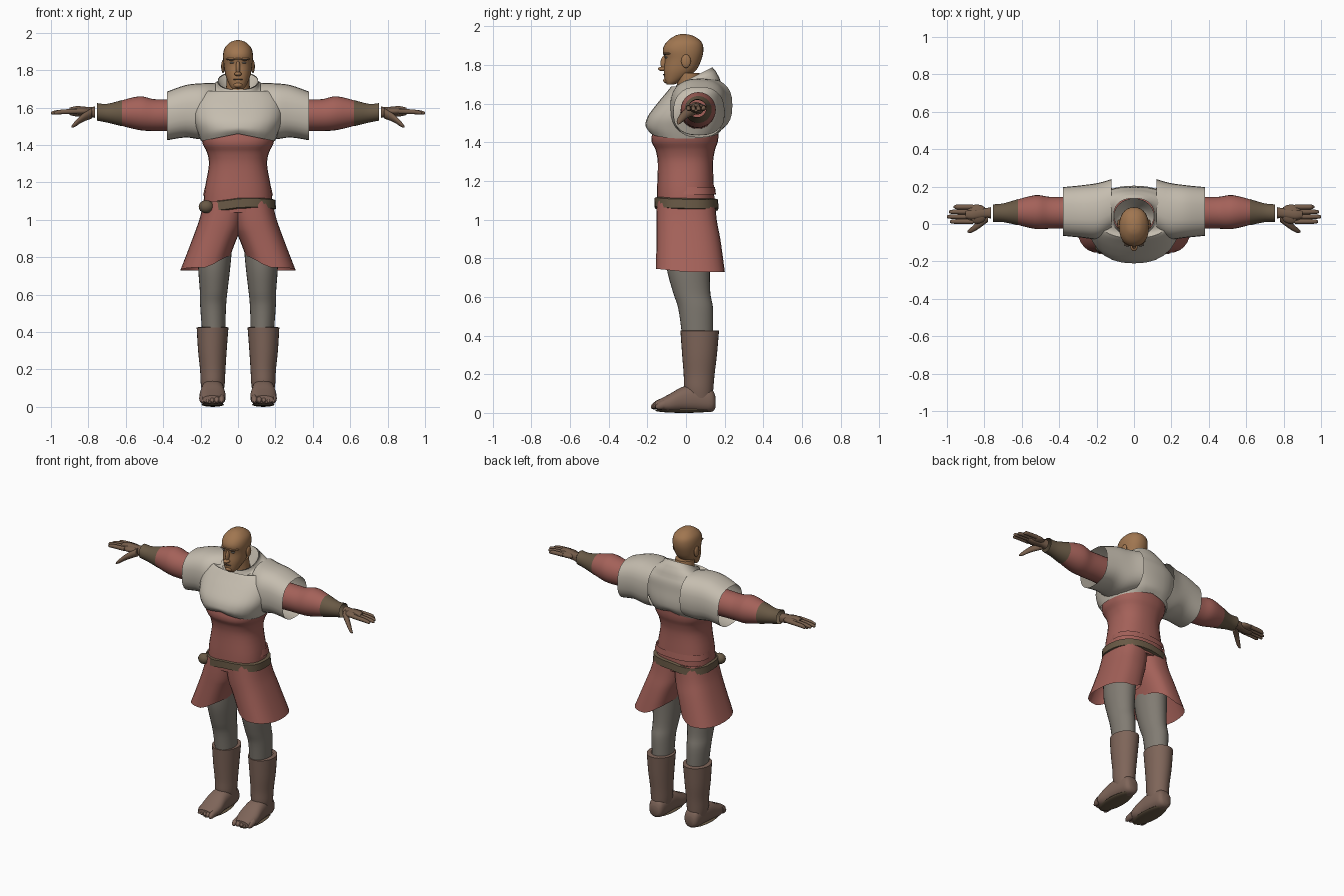
import bpy, bmesh, math
from mathutils import Matrix


def material(name, *rgb):
    mat = bpy.data.materials.new(name)
    mat.use_nodes = True
    mat.diffuse_color = (*rgb, 1)
    mat.node_tree.nodes["Principled BSDF"].inputs["Base Color"].default_value = (*rgb, 1)
    return mat


def finish(bm, name, mat, mirror):
    """Turn a bmesh into a smooth shaded object, optionally mirrored to the other side."""
    bmesh.ops.recalc_face_normals(bm, faces=bm.faces)
    mesh = bpy.data.meshes.new(name)
    bm.to_mesh(mesh)
    bm.free()
    mesh.materials.append(mat)
    part = bpy.data.objects.new(name, mesh)
    bpy.context.collection.objects.link(part)
    if mirror:
        part.modifiers.new("mirror", "MIRROR").use_mirror_merge = False
    bpy.ops.object.select_all(action="DESELECT")
    part.select_set(True)
    bpy.context.view_layer.objects.active = part
    bpy.ops.object.shade_smooth_by_angle(angle=math.radians(50))


def blob(name, mat, centre, size, mirror=False):
    """Ellipsoid for small features."""
    bm = bmesh.new()
    placement = Matrix.LocRotScale(centre, None, size)
    bmesh.ops.create_uvsphere(bm, u_segments=16, v_segments=10, radius=1, matrix=placement)
    finish(bm, name, mat, mirror)


def smooth_rows(rows, steps):
    """Catmull-Rom interpolation between neighbouring cross-sections."""
    result = []
    last = len(rows) - 1
    for i in range(last):
        window = [rows[min(max(k, 0), last)] for k in range(i - 1, i + 3)]
        for step in range(steps):
            t = step / steps
            result.append([b + t / 2 * (c - a + t * (2 * a - 5 * b + 4 * c - d + t * (3 * (b - c) + d - a)))
                           for a, b, c, d in zip(*window)])
    return result + [rows[last]]


def bend(value, power):
    return math.copysign(abs(value) ** (2 / power), value)


def loft(name, mat, rows, axis="z", power=2, caps=True, warp=None, mirror=False, sides=28, steps=4):
    """Skin over cross-sections: position on the axis, centre and radius in the other two directions."""
    bm = bmesh.new()
    rings = []
    for t, a, b, radius_a, radius_b in smooth_rows(rows, steps):
        ring = []
        for k in range(sides):
            angle = math.tau * k / sides
            u = a + radius_a * bend(math.cos(angle), power)
            v = b + radius_b * bend(math.sin(angle), power)
            point = {"x": (t, u, v), "y": (u, t, v), "z": (u, v, t)}[axis]
            ring.append(bm.verts.new(warp(*point) if warp else point))
        rings.append(ring)
    for lower, upper in zip(rings, rings[1:]):
        for k in range(sides):
            bm.faces.new((lower[k - 1], lower[k], upper[k], upper[k - 1]))
    if caps:
        bm.faces.new(rings[0])
        bm.faces.new(rings[-1])
    finish(bm, name, mat, mirror)


def body(*rows):
    """Centred cross-sections from height, half width, front and back."""
    return [(z, 0, (front + back) / 2, half, (back - front) / 2) for z, half, front, back in rows]


def limb(*rows, wide=1):
    """Side cross-sections from axis position, centre and radius."""
    return [(t, a, b, radius * wide, radius) for t, a, b, radius in rows]


cube = bpy.data.objects.get("Cube")
if cube:
    bpy.data.objects.remove(cube, do_unlink=True)

CLOTH = material("pale cloth", .56, .51, .43)
RED = material("red cloth", .37, .12, .1)
BOOT = material("boot leather", .21, .13, .1)
LEATHER = material("belt leather", .14, .1, .06)
SKIN = material("skin", .35, .18, .08)
GREY = material("grey leggings", .22, .2, .17)
GLOVE = material("glove leather", .18, .11, .07)
DARK = material("dark features", .1, .07, .05)

# Head and neck
loft("head", SKIN, body((1.7, .03, -.1, -.06), (1.72, .045, -.11, -.02), (1.77, .066, -.115, .05),
                        (1.83, .076, -.11, .08), (1.88, .08, -.12, .09), (1.92, .07, -.1, .08),
                        (1.95, .04, -.06, .04), (1.96, .01, -.03, 0)), power=2.2)
loft("neck", SKIN, body((1.6, .07, -.04, .1), (1.76, .06, -.05, .07)))
blob("nose_tip", SKIN, (0, -.12, 1.78), (.02, .025, .012))
blob("nose_bridge", SKIN, (0, -.11, 1.81), (.012, .022, .04))
blob("brow", SKIN, (0, -.08, 1.86), (.065, .04, .012))
blob("chin", SKIN, (0, -.1, 1.72), (.025, .018, .015))
blob("ear", SKIN, (.08, 0, 1.82), (.01, .025, .035), mirror=True)
blob("eye", GREY, (.03, -.1, 1.84), (.015, .01, .006), mirror=True)
blob("eyebrow", DARK, (.035, -.11, 1.856), (.02, .01, .004), mirror=True)
blob("mouth", DARK, (0, -.11, 1.75), (.025, .01, .004))

# Tunic body with a loose hem behind
loft("tunic", RED, body((1.04, .185, -.15, .15), (1.15, .18, -.15, .145), (1.29, .156, -.146, .14),
                        (1.36, .166, -.157, .15), (1.43, .194, -.178, .168), (1.6, .19, -.11, .16)), power=2.4)
loft("tunic_back_hem", RED, body((1.13, .187, -.1, .155), (1.17, .178, -.1, .15)), power=2.4, caps=False)


# Vest with its hem lifted at the centre and its collar raised behind
def vest_shape(x, y, z):
    lift = .04 * max(0, 1 - abs(x) * 5) * max(0, 1.5 - z) / .08
    slant = min(1, max(0, z - 1.69) / .04)
    return x, y, z + lift + (y - .08) * slant / 2


loft("vest", CLOTH, body((1.42, .198, -.19, .175), (1.47, .218, -.21, .197), (1.53, .24, -.2, .205),
                         (1.6, .25, -.15, .2), (1.66, .24, -.1, .195), (1.7, .185, -.07, .18),
                         (1.73, .12, -.06, .155), (1.76, .108, -.05, .137)),
     power=2.4, caps=False, warp=vest_shape)
loft("collar_inside", CLOTH, body((1.76, .108, -.05, .137), (1.69, .06, -.03, .09)),
     caps=False, warp=vest_shape)
loft("vest_sleeve", CLOTH, limb((.12, .1, 1.59, .14), (.19, .07, 1.58, .15), (.28, .067, 1.58, .14),
                                (.38, .067, 1.555, .13)),
     axis="x", power=2.5, caps=False, mirror=True)

# Arms, cuffs and hands
loft("sleeve", RED, limb((.2, .06, 1.56, .09), (.36, .06, 1.56, .085), (.45, .06, 1.56, .085),
                         (.53, .064, 1.57, .09), (.65, .063, 1.57, .06)), axis="x", mirror=True)
loft("bracer", LEATHER, limb((.62, .063, 1.57, .07), (.7, .06, 1.57, .05), (.755, .058, 1.577, .047)),
     axis="x", caps=False, mirror=True)
loft("palm", GLOVE, limb((.765, .06, 1.575, .03), (.8, .058, 1.577, .026), (.86, .05, 1.58, .028),
                         (.9, .05, 1.58, .02)), axis="x", power=2.5, mirror=True)
blob("hand_edge", GLOVE, (.84, .053, 1.58), (.06, .052, .022), mirror=True)
for finger, tip in enumerate((.985, 1, .99, .965)):
    y = .013 + finger * .026
    loft(f"finger_{finger + 1}", GLOVE,
         limb((.86, y, 1.58, .014), (.94, y, 1.577, .013), (tip - .01, y, 1.572, .01), (tip, y, 1.57, .004)),
         axis="x", mirror=True, sides=10)
loft("thumb", GLOVE, limb((.78, .04, 1.57, .028), (.83, -.003, 1.545, .022), (.87, -.032, 1.513, .015),
                          (.89, -.04, 1.497, .005)), axis="x", mirror=True, sides=12)


# Wide tunic skirt in two halves, each hem higher on its inner side
def skirt_shape(x, y, z):
    fall = max(0, .95 - z) / .2
    return x, y, z + fall * (.6 * max(0, .16 - x) - .1 * min(0, y) - .01)


loft("skirt_half", RED, limb((1.1, .07, 0, .15), (1, .09, .003, .156), (.9, .12, .012, .165),
                             (.74, .175, .023, .178), wide=.75),
     power=2.5, caps=False, warp=skirt_shape, mirror=True)


# Belt sagging to the sides, with a loose end
def belt_shape(x, y, z):
    return x, y, z - .06 * abs(x) - .05 * max(0, y) + .008 * math.sin(x * 12)


loft("belt", LEATHER, body((1.06, .19, -.15, .15), (1.066, .203, -.163, .168), (1.112, .2, -.162, .166),
                           (1.116, .18, -.15, .15)), power=2.5, caps=False, warp=belt_shape, steps=1)
blob("belt_end", LEATHER, (-.17, -.12, 1.07), (.04, .035, .035))

# Legs, boots and toes
loft("legging", GREY, limb((.4, .13, .06, .08), (.54, .133, .05, .09), (.62, .13, .03, .096),
                           (.75, .127, .012, .112), (.9, .12, .01, .12), wide=.77), mirror=True)
loft("boot_shaft", BOOT, limb((.05, .135, .075, .06), (.12, .135, .066, .075), (.2, .135, .068, .08),
                              (.3, .137, .07, .09), (.425, .136, .071, .1), wide=.85),
     caps=False, mirror=True)
loft("boot_top", BOOT, limb((.425, .136, .071, .1), (.427, .136, .071, .07), wide=.85),
     caps=False, mirror=True, steps=1)
loft("foot", BOOT, [(.152, .133, .055, .03, .03), (.13, .133, .065, .05, .06), (.05, .134, .075, .06, .07),
                    (-.02, .136, .07, .065, .064), (-.09, .136, .05, .07, .045),
                    (-.16, .137, .04, .05, .02)], axis="y", power=2.4, mirror=True)
blob("sole", LEATHER, (.135, -.01, .012), (.06, .15, .012), mirror=True)
for toe in range(5):
    x, tip = .088 + toe * .025, toe * .006 - .182
    loft(f"toe_{toe + 1}", BOOT, limb((-.11, x, .045, .025), (tip + .02, x, .037, .02), (tip, x, .03, .006), wide=.8),
         axis="y", mirror=True, sides=12)
